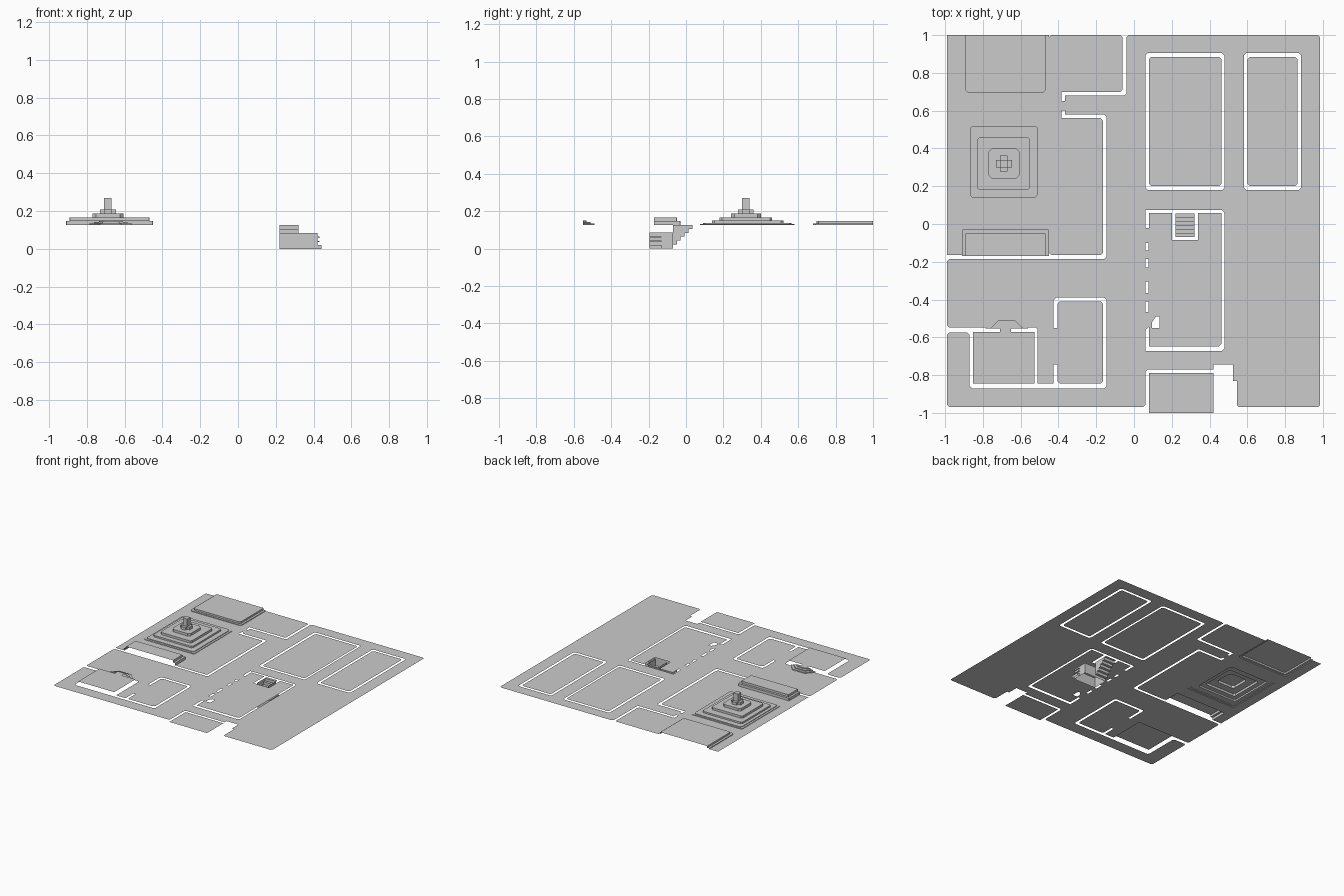
import bpy, bmesh
from mathutils import Vector

if "Cube" in bpy.data.objects:
    bpy.data.objects.remove(bpy.data.objects["Cube"])

G = 0.127  # street level


def finish(name, bm):
    me = bpy.data.meshes.new(name)
    bm.to_mesh(me)
    bm.free()
    ob = bpy.data.objects.new(name, me)
    bpy.context.collection.objects.link(ob)
    return ob


def rect(x0, x1, y0, y1):
    return [(x0, y0), (x1, y0), (x1, y1), (x0, y1)]


def chamfer(pts, r=0.012, min_len=0.1):
    """Cut the corners that lie between two long edges."""
    out = []
    for i, p in enumerate(pts):
        p = Vector(p)
        a, b = Vector(pts[i - 1]) - p, Vector(pts[(i + 1) % len(pts)]) - p
        if min(a.length, b.length) > min_len:
            out += [tuple(p + a.normalized() * r), tuple(p + b.normalized() * r)]
        else:
            out.append(tuple(p))
    return out


def sheet(name, loops, z=G):
    """Flat sheet: first loop is the outline, the others are holes."""
    bm = bmesh.new()
    edges = []
    for loop in loops:
        vs = [bm.verts.new((x, y, z)) for x, y in loop]
        edges += [bm.edges.new((vs[i - 1], vs[i])) for i in range(len(vs))]
    bmesh.ops.triangle_fill(bm, use_beauty=True, use_dissolve=False, edges=edges)
    for f in bm.faces:
        f.normal_update()
        if f.normal.z < 0:
            f.normal_flip()
    return finish(name, bm)


def tiers(name, levels, z=G, closed=True):
    """Stepped shell: each level is (path, top height), the last one is capped."""
    bm = bmesh.new()
    prev = None
    for path, top in levels:
        for h in (z, top):
            row = [bm.verts.new((x, y, h)) for x, y in path]
            if prev:
                n = len(row)
                for i in range(n if closed else n - 1):
                    j = (i + 1) % n
                    bm.faces.new((prev[i], prev[j], row[j], row[i]))
            prev = row
        z = top
    cap = bm.faces.new(prev)
    cap.normal_update()
    if cap.normal.z < 0:
        bmesh.ops.reverse_faces(bm, faces=bm.faces[:])
    return finish(name, bm)


def panels(name, polys):
    bm = bmesh.new()
    for poly in polys:
        bm.faces.new([bm.verts.new(p) for p in poly])
    return finish(name, bm)


# street outline, walked clockwise from the north-west corner
north = [(-.99, 1), (-.91, 1), (-.91, .68), (-.45, .68), (-.45, 1), (-.06, 1), (-.06, .70),
         (-.385, .70), (-.385, .65), (-.365, .65), (-.365, .68), (-.04, .68), (-.04, 1), (.985, 1)]
south = [(.985, -.97), (.545, -.97), (.545, -.83), (.525, -.83), (.525, -.745), (.42, -.745),
         (.42, -.77), (.06, -.77), (.06, -.97), (-.99, -.97)]
south_west = [(-.99, -.575), (-.87, -.575), (-.87, -.87), (-.145, -.87), (-.145, -.39),
              (-.425, -.39), (-.425, -.55), (-.405, -.55), (-.405, -.41), (-.165, -.41),
              (-.165, -.845), (-.405, -.845), (-.405, -.745), (-.425, -.745),
              (-.425, -.845), (-.51, -.845), (-.51, -.547), (-.99, -.547)]
plaza = [(-.99, -.185), (-.145, -.185), (-.145, .58), (-.365, .58), (-.365, .60), (-.385, .60),
         (-.385, .56), (-.165, .56), (-.165, -.165), (-.45, -.165), (-.45, -.03),
         (-.91, -.03), (-.91, -.165), (-.99, -.165)]
outline = chamfer(north + south + south_west + plaza)

# holes: two city blocks, stepped monument, centre block with stairwell, dashes
monument_base = chamfer(rect(-.91, -.45, .075, .58))
centre_slot = chamfer([(.06, -.02), (.06, .074), (.478, .074), (.478, -.672), (.06, -.672),
                       (.06, -.56), (.08, -.545), (.08, -.648), (.462, -.648), (.462, .058),
                       (.34, .058), (.34, -.085), (.2, -.085), (.2, .058), (.08, .058), (.08, -.02)],
                      min_len=0.16)
dashes = [rect(.06, .078, a, b) for a, b in
          ((-.14, -.1), (-.23, -.185), (-.365, -.305), (-.465, -.41))]
kiosk_hole = [(.095, -.55), (.135, -.55), (.135, -.49), (.115, -.49), (.095, -.52)]
sheet("street", [outline, chamfer(rect(.06, .478, .18, .905)), chamfer(rect(.583, .885, .18, .905)),
                 monument_base, centre_slot, kiosk_hole] + dashes)

# block interiors
sheet("north_block", [chamfer(rect(.08, .463, .2, .885))])
sheet("north_east_block", [chamfer(rect(.602, .865, .2, .885))])
sheet("south_block", [rect(.08, .42, -1, -.79)])

# stepped monument with a cross-shaped plinth and pillar
tiers("stepped_monument", [
    (monument_base, .131),
    (chamfer(rect(-.893, -.467, .092, .565)), .136),
    (chamfer(rect(-.868, -.51, .14, .52)), .149),
    (chamfer(rect(-.83, -.55, .18, .46)), .167),
    (chamfer(rect(-.77, -.606, .24, .40), .018), .187)])
cx, cy, a, b = -.689, .32, .042, .02
cross = [(-a, -b), (-b, -b), (-b, -a), (b, -a), (b, -b), (a, -b),
         (a, b), (b, b), (b, a), (-b, a), (-b, b), (-a, b)]
tiers("cross_plinth", [([(cx + x, cy + y) for x, y in cross], .209)], .187)
tiers("pillar", [(rect(cx - b, cx + b, cy - b, cy + b), .27)], .209)


# terraces cut off by the block edge (open on one side)
def u_path(x0, x1, y_open, y_end, r=.012):
    s = r if y_end > y_open else -r
    return [(x0, y_open), (x0, y_end - s), (x0 + r, y_end),
            (x1 - r, y_end), (x1, y_end - s), (x1, y_open)]


tiers("south_terrace", [(u_path(-.91, -.45, -.17, -.03, .003), .148),
                        (u_path(-.892, -.468, -.17, -.048, .003), .166)], closed=False)
tiers("north_terrace", [(u_path(-.91, -.45, 1, .68), .133),
                        (u_path(-.892, -.468, 1, .697), .147)], closed=False)

# raised platform and its angled entrance steps
sheet("raised_platform", [[(-.853, -.845), (-.527, -.845), (-.527, -.572), (-.65, -.572),
                           (-.65, -.552), (-.71, -.552), (-.71, -.572), (-.853, -.572)]], .149)
tiers("entrance_steps", [([(-.785 + d, -.552), (-.73 + d / 2, -.49 - d * .85),
                           (-.618 - d / 2, -.49 - d * .85), (-.562 - d, -.552)], z)
                         for d, z in ((0, .134), (.024, .142), (.048, .149))], closed=False)

# stairs going down below the street, with side walls
n, y0, y1 = 6, -.07, .055
rise, run = G / n, (y1 - y0) / n
profile = [(y0, 0)]
for i in range(n):
    profile += [(y0 + i * run, (i + 1) * rise), (y0 + (i + 1) * run, (i + 1) * rise)]
panels("stair_steps", [[(.22, *p), (.32, *p), (.32, *q), (.22, *q)]
                       for p, q in zip(profile, profile[1:])])
panels("stair_side_walls", [[(x, y0 + i * run, (i + 1) * rise), (x, y0 + (i + 1) * run, (i + 1) * rise),
                             (x, y0 + (i + 1) * run, G), (x, y0 + i * run, G)]
                            for x in (.22, .32) for i in range(n - 1)])


# underground room walls and small ledges on the east side
def wall(x0, ya, x1, yb, z0, z1):
    return [(x0, ya, z0), (x1, yb, z0), (x1, yb, z1), (x0, ya, z1)]


panels("room_walls", [wall(.22, -.195, .42, -.195, 0, .085), wall(.42, -.195, .42, -.07, 0, .085),
                      wall(.42, -.07, .32, -.07, 0, .085), wall(.22, -.07, .22, -.195, 0, .085)])
for i, (z0, z1, w) in enumerate(((0, .02, .022), (.035, .042, .012), (.058, .065, .012))):
    tiers(f"room_ledge_{i + 1}", [(rect(.42, .42 + w, -.195, -.13), z1)], z0)
